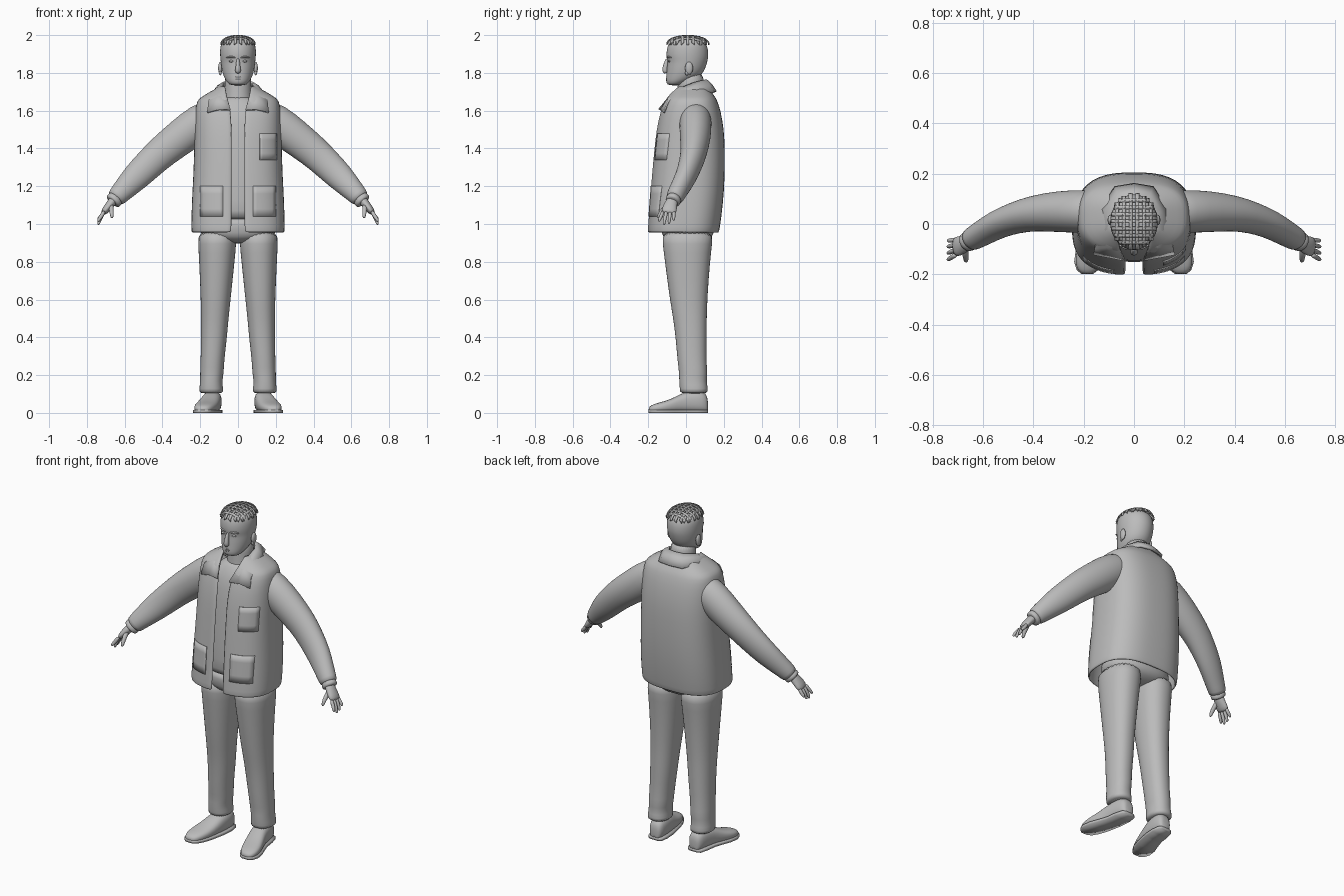
import bpy, bmesh, math
from mathutils import Vector

cube = bpy.data.objects.get("Cube")
if cube:
    bpy.data.objects.remove(cube, do_unlink=True)

grey = bpy.data.materials.new("plain_grey")
grey.use_nodes = True
grey.diffuse_color = (0.5, 0.5, 0.5, 1)
grey.node_tree.nodes["Principled BSDF"].inputs["Base Color"].default_value = (0.5, 0.5, 0.5, 1)
SIDES = (("left", 1), ("right", -1))


def finish(name, bm, subdiv=1, thick=0):
    bmesh.ops.recalc_face_normals(bm, faces=bm.faces)
    for f in bm.faces:
        f.smooth = True
    mesh = bpy.data.meshes.new(name)
    bm.to_mesh(mesh)
    bm.free()
    mesh.materials.append(grey)
    ob = bpy.data.objects.new(name, mesh)
    bpy.context.collection.objects.link(ob)
    if thick:
        mod = ob.modifiers.new("thickness", 'SOLIDIFY')
        mod.thickness, mod.offset = thick, 0
    if subdiv:
        mod = ob.modifiers.new("rounding", 'SUBSURF')
        mod.levels = mod.render_levels = subdiv
    return ob


def loft(name, rings, closed=True, subdiv=1, thick=0):
    """Skin a list of equal-length point rings; closed rings get end caps."""
    bm = bmesh.new()
    rows = [[bm.verts.new(p) for p in ring] for ring in rings]
    n = len(rows[0])
    for a, b in zip(rows, rows[1:]):
        for i in range(n if closed else n - 1):
            j = (i + 1) % n
            bm.faces.new((a[i], a[j], b[j], b[i]))
    if closed:
        bm.faces.new(rows[0])
        bm.faces.new(rows[-1])
    return finish(name, bm, subdiv, thick)


def spow(v, p):
    return math.copysign(abs(v) ** p, v)


def oval(z, rx, yf, yb, e=2.0, cx=0, n=28):
    """Horizontal superellipse between the front and back depths."""
    cy, ry = (yf + yb) / 2, (yb - yf) / 2
    ts = [2 * math.pi * i / n for i in range(n)]
    return [(cx + rx * spow(math.sin(t), 2 / e), cy - ry * spow(math.cos(t), 2 / e), z) for t in ts]


def tube(name, path, side=1, n=16):
    """Tube through (x, y, z, in-plane radius, depth radius) points."""
    pts = [Vector((p[0] * side, p[1], p[2])) for p in path]
    rings = []
    for i, p in enumerate(path):
        t = (pts[min(i + 1, len(pts) - 1)] - pts[max(i - 1, 0)]).normalized()
        v = Vector((0, 1, 0))
        v = (v - t * v.dot(t)).normalized()
        u = t.cross(v)
        angles = [2 * math.pi * k / n for k in range(n)]
        rings.append([pts[i] + u * p[3] * math.cos(a) + v * p[4] * math.sin(a) for a in angles])
    return loft(name, rings)


def blob(name, centre, size):
    bm = bmesh.new()
    bmesh.ops.create_uvsphere(bm, u_segments=16, v_segments=10, radius=1)
    for v in bm.verts:
        v.co = Vector([c + s * k for c, s, k in zip(centre, size, v.co)])
    return finish(name, bm, 0)


# Head and neck
loft("head", [oval(*r) for r in (
    (1.733, .035, -.09, -.03), (1.745, .054, -.105, .0), (1.77, .071, -.106, .06),
    (1.80, .083, -.103, .092), (1.835, .089, -.101, .107), (1.862, .092, -.097, .114),
    (1.885, .095, -.105, .119), (1.92, .096, -.103, .118), (1.95, .092, -.096, .11),
    (1.972, .08, -.082, .092), (1.985, .052, -.05, .06))])
loft("neck", [oval(*r) for r in (
    (1.62, .085, -.06, .11), (1.67, .073, -.045, .10), (1.73, .069, -.045, .095), (1.81, .072, -.04, .095))])

# Face
tube("nose", [(0, -.096, 1.88, .008, .01), (0, -.108, 1.84, .011, .013),
              (0, -.114, 1.813, .017, .016), (0, -.104, 1.798, .013, .012)])
for z, name in ((1.778, "upper_lip"), (1.768, "lower_lip")):
    tube(name, [(-.028, -.088, z - .002, .002, .004), (-.012, -.1, z, .005, .008),
                (.012, -.1, z, .005, .008), (.028, -.088, z - .002, .002, .004)])
for label, s in SIDES:
    tube(label + "_brow", [(.012, -.099, 1.88, .004, .006), (.036, -.095, 1.887, .006, .008),
                           (.064, -.077, 1.88, .003, .005)], s)
    blob(label + "_eye", (.035 * s, -.089, 1.862), (.014, .007, .006))
    blob(label + "_ear", (.094 * s, .016, 1.825), (.011, .021, .034))
    blob(label + "_ear_lobe", (.094 * s, .005, 1.8), (.007, .01, .013))


# Hair: crossing bands over the crown
def crown(x, y):
    d = 1 - (x / .091) ** 2 - ((y - .01) / .112) ** 2
    return (x, y, 1.948 + .05 * max(d, 0) ** .4)


def hair_band(name, along_y, pos):
    a, b = (.112, .091) if along_y else (.091, .112)
    half = a * math.sqrt(1 - (pos / b) ** 2)
    rings = []
    for k in range(13):
        t = half * math.sin(math.pi * (k / 12 - .5))
        row = []
        for w in (-.007, .007):
            x, y = (pos + w, t + .01) if along_y else (t, pos + w + .01)
            row.append(crown(x, y))
        rings.append(row)
    loft(name, rings, closed=False, subdiv=0, thick=.006)


for i in range(6):
    hair_band("hair_lengthwise_band", True, -.0675 + .027 * i)
for i in range(7):
    hair_band("hair_crosswise_band", False, -.084 + .028 * i)

# Shirt
loft("shirt", [oval(*r, 2.4) for r in (
    (1.02, .185, -.14, .13), (1.05, .195, -.155, .15), (1.2, .195, -.15, .17), (1.4, .19, -.135, .17),
    (1.55, .185, -.115, .155), (1.62, .15, -.09, .135), (1.66, .09, -.062, .115), (1.675, .076, -.05, .103))])

# Vest shell: height, half width, front, back, half opening
VEST = ((.955, .24, -.198, .168, .034), (.97, .242, -.198, .172, .034), (1.1, .24, -.188, .19, .033),
        (1.25, .231, -.177, .2, .032), (1.4, .226, -.163, .2, .032), (1.5, .224, -.152, .195, .032),
        (1.6, .221, -.13, .178, .037), (1.65, .212, -.108, .16, .05), (1.665, .195, -.1, .152, .055),
        (1.695, .145, -.075, .132, .062), (1.73, .085, -.052, .105, .068))
E = 2.7


def vest_row(z, rx, yf, yb, gap, n=41):
    cy, ry = (yf + yb) / 2, (yb - yf) / 2
    start = math.asin((gap / rx) ** (E / 2))
    ts = [start + (2 * math.pi - 2 * start) * i / (n - 1) for i in range(n)]
    return [(rx * spow(math.sin(t), 2 / E), cy - ry * spow(math.cos(t), 2 / E), z) for t in ts]


def vest_front(x, z):
    """Point just outside the front of the vest."""
    for a, b in zip(VEST, VEST[1:]):
        if a[0] <= z <= b[0]:
            f = (z - a[0]) / (b[0] - a[0])
            rx, yf, yb = (p + (q - p) * f for p, q in zip(a[1:4], b[1:4]))
            depth = (1 - min(abs(x) / rx, 1) ** E) ** (1 / E)
            return (x, (yf + yb) / 2 - (yb - yf) / 2 * depth - .007, z)


loft("vest", [vest_row(*r) for r in VEST], closed=False, thick=.012)


def pocket(name, x0, x1, z0, z1):
    rows = [[vest_front(x0 + (x1 - x0) * i / 6, z0 + (z1 - z0) * j / 4) for i in range(7)] for j in range(5)]
    loft(name, rows, closed=False, subdiv=0, thick=.006)


pocket("left_chest_pocket", .115, .205, 1.34, 1.48)
for label, s in SIDES:
    pocket(label + "_lower_pocket", .08 * s, .2 * s, 1.04, 1.2)

# Collar with lapels: fold line and outer edge from back centre to front
FOLD = ((0, .105, 1.762), (.05, .092, 1.758), (.08, .04, 1.745), (.077, -.02, 1.72),
        (.06, -.085, 1.675), (.04, -.142, 1.605))
OUTER = ((0, .158, 1.7), (.075, .146, 1.698), (.128, .06, 1.70), (.142, -.02, 1.685),
         (.155, -.095, 1.645), (.162, -.118, 1.59))
rows = []
for line in (FOLD, [(Vector(a) + Vector(b)) / 2 + Vector((0, 0, .008)) for a, b in zip(FOLD, OUTER)], OUTER):
    rows.append([(-p[0], p[1], p[2]) for p in line[:0:-1]] + [tuple(p) for p in line])
collar = loft("collar", rows, closed=False, subdiv=0, thick=.012)

# Trousers
loft("trouser_seat", [oval(*r, 2.3) for r in (
    (.895, .05, -.06, .07), (.92, .16, -.115, .13), (.95, .205, -.13, .15),
    (1.0, .2, -.135, .15), (1.04, .185, -.13, .14))])
for label, s in SIDES:
    legs = ((.1, .066, -.035, .118, .141), (.125, .063, -.032, .117, .142), (.17, .058, -.037, .108, .142),
            (.21, .063, -.036, .114, .138), (.27, .062, -.045, .108, .136), (.4, .069, -.055, .11, .127),
            (.5, .073, -.068, .11, .123), (.6, .079, -.086, .113, .118), (.8, .094, -.112, .127, .112),
            (.9, .102, -.125, .14, .11), (.97, .1, -.13, .145, .11))
    loft(label + "_trouser_leg", [oval(z, rx, f, b, 2.2, cx * s) for z, rx, f, b, cx in legs])

    # Shoe upper and sole, swept heel to toe: depth, centre, half width, top
    shoe = ((.117, .13, .022, .06), (.108, .131, .04, .11), (.06, .134, .05, .12), (.0, .14, .052, .115),
            (-.05, .153, .056, .088), (-.1, .168, .06, .066), (-.15, .18, .055, .053),
            (-.183, .185, .04, .042), (-.199, .186, .02, .028))
    upper, sole = [], []
    for y, cx, w, top in shoe:
        ts = [2 * math.pi * k / 20 for k in range(20)]
        upper.append([((cx + w * spow(math.cos(t), .8)) * s, y,
                       max(.008, top / 2 + top / 2 * spow(math.sin(t), .8))) for t in ts])
        sole.append([((cx + a * (w + .003)) * s, y, z) for a, z in ((-1, 0), (1, 0), (1, .016), (-1, .016))])
    loft(label + "_shoe", upper)
    loft(label + "_sole", sole, subdiv=0)

    # Sleeve and cuff
    tube(label + "_sleeve", [
        (.1, .05, 1.595, .085, .08), (.2, .05, 1.54, .1, .087), (.295, .05, 1.465, .096, .083),
        (.40, .043, 1.385, .087, .071), (.47, .025, 1.318, .081, .063), (.54, 0, 1.25, .075, .056),
        (.6, -.035, 1.187, .061, .051), (.64, -.058, 1.145, .052, .047), (.652, -.065, 1.13, .048, .044)], s, 24)
    tube(label + "_cuff", [(.638, -.058, 1.145, .045, .041), (.66, -.07, 1.122, .046, .042),
                           (.667, -.073, 1.114, .042, .038)], s)

    # Hand
    tube(label + "_palm", [(.65, -.068, 1.14, .026, .03), (.675, -.08, 1.105, .023, .034),
                           (.697, -.088, 1.08, .021, .041), (.716, -.093, 1.053, .015, .039)], s)
    fingers = (("index", -.122, -.142, 1.012), ("middle", -.103, -.116, .995),
               ("ring", -.083, -.09, 1.0), ("little", -.064, -.066, 1.018))
    for finger, y0, y1, z in fingers:
        tube(f"{label}_{finger}_finger", [(.706, y0, 1.07, .011, .011), (.726, (y0 + y1) / 2, 1.038, .011, .01),
                                          (.738, y1, z + .01, .009, .008), (.74, y1, z, .005, .005)], s, 10)
    tube(label + "_thumb", [(.672, -.09, 1.105, .015, .015), (.67, -.122, 1.075, .013, .013),
                            (.668, -.142, 1.048, .011, .011), (.667, -.15, 1.03, .006, .006)], s, 10)
